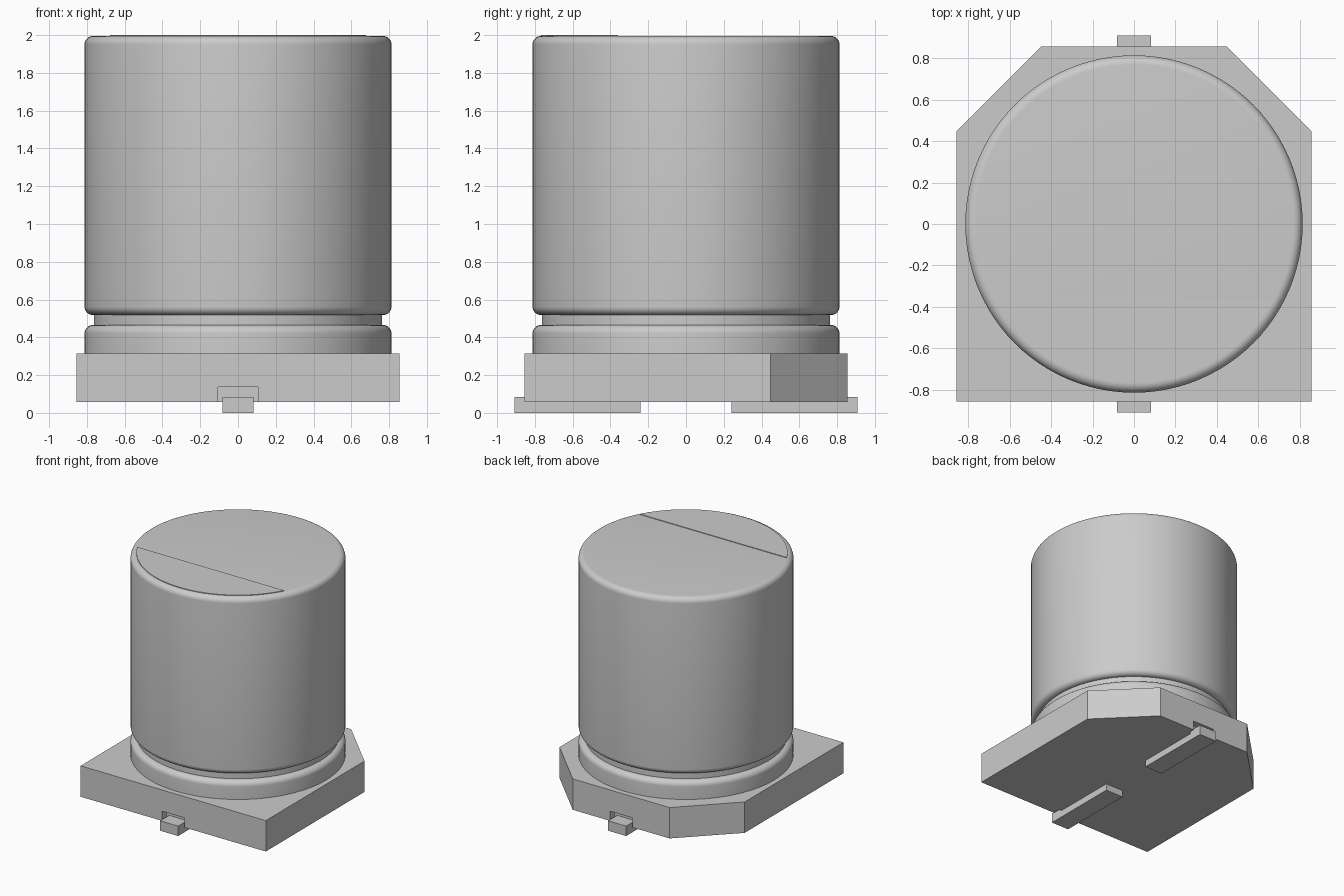
import bpy, bmesh, math

cube = bpy.data.objects.get("Cube")
if cube:
    bpy.data.objects.remove(cube, do_unlink=True)

grey = bpy.data.materials.new("plain grey")
grey.use_nodes = True
grey.diffuse_color = (0.6, 0.6, 0.6, 1)
bsdf = next(n for n in grey.node_tree.nodes if n.type == 'BSDF_PRINCIPLED')
bsdf.inputs["Base Color"].default_value = grey.diffuse_color


def finish(name, bm):
    bmesh.ops.recalc_face_normals(bm, faces=bm.faces)
    mesh = bpy.data.meshes.new(name)
    bm.to_mesh(mesh)
    bm.free()
    mesh.materials.append(grey)
    obj = bpy.data.objects.new(name, mesh)
    bpy.context.collection.objects.link(obj)
    return obj


def prism(name, outline, z0, z1):
    """Extrude a flat outline upwards."""
    bm = bmesh.new()
    face = bm.faces.new([bm.verts.new((x, y, z0)) for x, y in outline])
    top = bmesh.ops.extrude_face_region(bm, geom=[face])["geom"]
    verts = [v for v in top if isinstance(v, bmesh.types.BMVert)]
    bmesh.ops.translate(bm, verts=verts, vec=(0, 0, z1 - z0))
    return finish(name, bm)


def box(name, x, y0, y1, z0, z1):
    return prism(name, [(-x, y0), (x, y0), (x, y1), (-x, y1)], z0, z1)


def activate(obj):
    bpy.ops.object.select_all(action='DESELECT')
    obj.select_set(True)
    bpy.context.view_layer.objects.active = obj


def fillet(radius, z, r, start, end, steps=8):
    """Quarter round in the profile plane, angles in degrees."""
    angles = [math.radians(start + (end - start) * i / steps) for i in range(steps + 1)]
    return [(radius + r * math.cos(a), z + r * math.sin(a)) for a in angles]


# Metal can: one turned profile with a crimp groove near the foot
R, GROOVE, ROUND, TOP = 0.813, 0.763, 0.045, 1.995
profile = [(0, 0.3), (R, 0.3)]
profile += fillet(R - ROUND, 0.465 - ROUND, ROUND, 0, 90)
profile += [(GROOVE, 0.465), (GROOVE, 0.518)]
profile += fillet(R - ROUND, 0.518 + ROUND, ROUND, -90, 0)
profile += fillet(R - ROUND, TOP - ROUND, ROUND, 0, 90)
profile += [(0, TOP)]
bm = bmesh.new()
verts = [bm.verts.new((r, 0, z)) for r, z in profile]
edges = [bm.edges.new(pair) for pair in zip(verts, verts[1:])]
bmesh.ops.spin(bm, geom=verts + edges, cent=(0, 0, 0), axis=(0, 0, 1),
               angle=math.tau, steps=96)
bmesh.ops.remove_doubles(bm, verts=bm.verts, dist=0.0005)
can = finish("can", bm)
activate(can)
bpy.ops.object.shade_smooth_by_angle(angle=math.radians(35))

# Thin polarity plate on the top, a circle segment at the front
plate_r, chord_y = 0.768, -0.36
a0 = math.pi - math.asin(chord_y / plate_r)
a1 = math.tau + math.asin(chord_y / plate_r)
arc = [a0 + (a1 - a0) * i / 40 for i in range(41)]
prism("polarity_plate", [(plate_r * math.cos(a), plate_r * math.sin(a)) for a in arc],
      TOP - 0.003, 2.0)

# Square base with the two rear corners cut off
B, C = 0.855, 0.447
base = prism("base", [(-B, -B), (B, -B), (B, C), (C, B), (-C, B), (-B, C)], 0.057, 0.315)

# Notch and terminal at the front and the back
for side, label in ((-1, "front"), (1, "back")):
    cutter = box("notch_cutter", 0.105, *sorted((side * 0.79, side * 1.0)), 0.0, 0.137)
    cutter.hide_render = True
    mod = base.modifiers.new("notch", 'BOOLEAN')
    mod.operation = 'DIFFERENCE'
    mod.solver = 'EXACT'
    mod.object = cutter
    activate(base)
    bpy.ops.object.modifier_apply(modifier=mod.name)
    bpy.data.objects.remove(cutter, do_unlink=True)
    box(label + "_terminal", 0.083, *sorted((side * 0.24, side * 0.908)), 0.0, 0.083)
